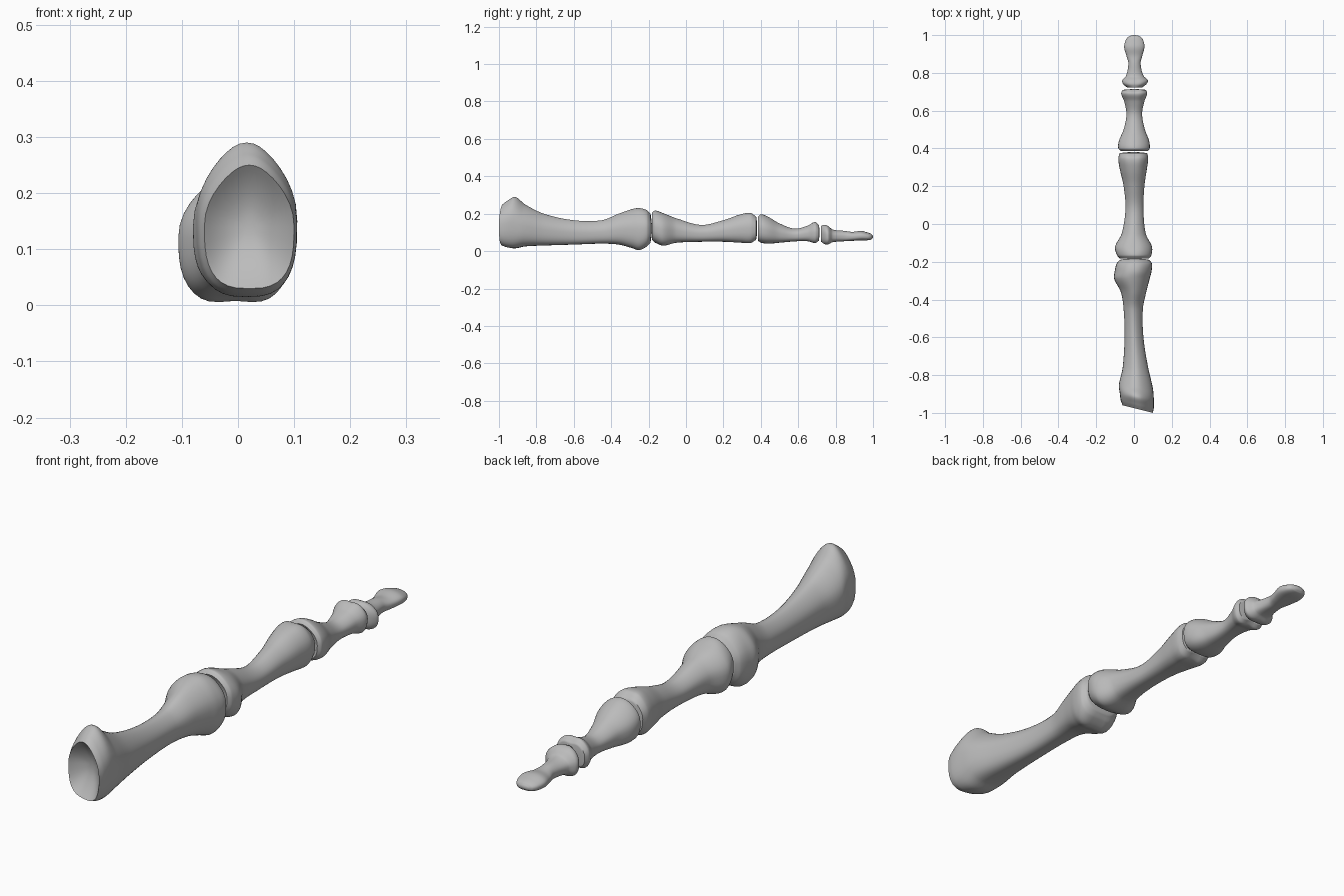
import bpy
import bmesh
import math
from mathutils import Vector

cube = bpy.data.objects.get("Cube")
if cube:
    bpy.data.objects.remove(cube, do_unlink=True)

# Single bone colour
bone_mat = bpy.data.materials.new("bone grey")
bone_mat.use_nodes = True
GREY = (0.5, 0.5, 0.5, 1)
bone_mat.diffuse_color = GREY
bone_mat.node_tree.nodes["Principled BSDF"].inputs["Base Color"].default_value = GREY

SIDES = 36
STEPS = 6


def smooth_stations(stations):
    """Hermite interpolation of the cross-section stations along y."""
    pts = [Vector(s) for s in stations]
    last = len(pts) - 1
    slopes = []
    for i in range(last + 1):
        a, b = pts[max(i - 1, 0)], pts[min(i + 1, last)]
        slopes.append((b - a) / (b[0] - a[0]))
    result = []
    for i in range(last):
        p, q = pts[i], pts[i + 1]
        d = q[0] - p[0]
        for k in range(STEPS):
            t = k / STEPS
            h = t * t * (3 - 2 * t)
            v = p * (1 - h) + q * h
            v += slopes[i] * d * t * (1 - t) ** 2 - slopes[i + 1] * d * t * t * (1 - t)
            v[0] = p[0] + d * t
            result.append(v)
    result.append(pts[-1])
    return result


def power(value, exponent):
    return math.copysign(abs(value) ** exponent, value)


def section(station, taper, scale=1.0):
    """Rounded section: arched back, flatter underside, optional mid groove."""
    y, x0, x1, z0, z1, groove = station
    cx, cz, rx, rz = (x0 + x1) / 2, (z0 + z1) / 2, (x1 - x0) / 2, (z1 - z0) / 2
    ring = []
    for i in range(SIDES):
        a = math.tau * i / SIDES
        c, s = math.cos(a), math.sin(a)
        exponent = 0.9 if s > 0 else 0.7
        u, v = power(c, exponent), power(s, exponent)
        u *= 1 - taper * max(v, 0) ** 2
        dip = groove * math.exp(-(u / 0.4) ** 2) * v
        ring.append(Vector((cx + rx * u * scale, y, cz + (rz * v - dip) * scale)))
    return ring


def bone(name, stations, start_depth, end_depth, taper=0.15, skew=0.0):
    """Loft one bone; positive depths hollow the end, negative ones dome it."""
    path = smooth_stations(stations)
    rings = [section(s, taper) for s in path]
    caps = (0.9, 0.75, 0.55, 0.35, 0.15)
    for scale in caps:
        hollow = 1 - scale ** 2
        first, final = section(path[0], taper, scale), section(path[-1], taper, scale)
        for co in first:
            co.y += start_depth * hollow
        for co in final:
            co.y -= end_depth * hollow
        rings.insert(0, first)
        rings.append(final)
    # Slanted front rim that fades along the shaft
    y_front = path[0][0]
    for ring in rings:
        for co in ring:
            fade = max(0, 1 - max(0, co.y - y_front) / 0.2)
            co.y -= skew * co.x * fade

    bm = bmesh.new()
    loops = [[bm.verts.new(co) for co in ring] for ring in rings]
    for a, b in zip(loops, loops[1:]):
        for i in range(SIDES):
            j = (i + 1) % SIDES
            bm.faces.new((a[i], a[j], b[j], b[i]))
    bm.faces.new(loops[0])
    bm.faces.new(loops[-1])
    bmesh.ops.recalc_face_normals(bm, faces=bm.faces)
    mesh = bpy.data.meshes.new(name)
    bm.to_mesh(mesh)
    bm.free()
    mesh.materials.append(bone_mat)
    obj = bpy.data.objects.new(name, mesh)
    bpy.context.collection.objects.link(obj)
    bpy.ops.object.select_all(action='DESELECT')
    obj.select_set(True)
    bpy.context.view_layer.objects.active = obj
    bpy.ops.object.shade_smooth_by_angle(angle=math.radians(50))
    return obj


# Station columns: y, right x, left x, bottom z, top z, groove depth
bone("metacarpal", [
    (-.975, -.06, .1, .03, .25, 0),
    (-.95, -.07, .105, .02, .27, 0),
    (-.91, -.075, .105, .015, .29, 0),
    (-.86, -.08, .1, .025, .25, 0),
    (-.76, -.06, .075, .03, .2, 0),
    (-.6, -.05, .05, .035, .165, 0),
    (-.45, -.055, .047, .04, .165, 0),
    (-.36, -.07, .065, .035, .2, 0),
    (-.29, -.105, .083, .012, .23, .006),
    (-.25, -.102, .093, 0, .238, .008),
    (-.21, -.092, .095, .02, .225, .006),
    (-.19, -.075, .08, .045, .2, 0),
], 0.05, -0.008, taper=0.35, skew=0.25)

bone("proximal_phalanx", [
    (-.182, -.075, .08, .06, .205, 0),
    (-.165, -.09, .092, .045, .217, 0),
    (-.12, -.1, .095, .025, .208, .006),
    (-.05, -.065, .062, .045, .175, 0),
    (.08, -.045, .05, .05, .14, 0),
    (.2, -.055, .055, .05, .165, 0),
    (.29, -.075, .068, .042, .2, .004),
    (.345, -.083, .075, .037, .214, .01),
    (.375, -.076, .07, .055, .195, .012),
], 0.02, -0.006, taper=0.25)

bone("middle_phalanx", [
    (.386, -.07, .072, .055, .185, 0),
    (.4, -.083, .083, .045, .197, 0),
    (.44, -.08, .08, .04, .183, 0),
    (.5, -.055, .058, .045, .148, 0),
    (.58, -.04, .043, .052, .12, 0),
    (.65, -.052, .055, .05, .14, .004),
    (.69, -.068, .07, .038, .165, .01),
    (.71, -.06, .063, .05, .15, .012),
], 0.016, -0.004, taper=0.25)

bone("distal_phalanx", [
    (.722, -.035, .042, .05, .135, 0),
    (.74, -.057, .065, .035, .145, .004),
    (.76, -.062, .074, .033, .138, .004),
    (.785, -.042, .05, .048, .115, 0),
    (.85, -.03, .035, .053, .108, 0),
    (.89, -.04, .044, .055, .103, 0),
    (.935, -.052, .055, .057, .108, 0),
    (.97, -.045, .05, .058, .1, 0),
    (.99, -.032, .037, .062, .092, 0),
    (.997, -.018, .022, .068, .085, 0),
], 0.012, -0.003, taper=0.15)
